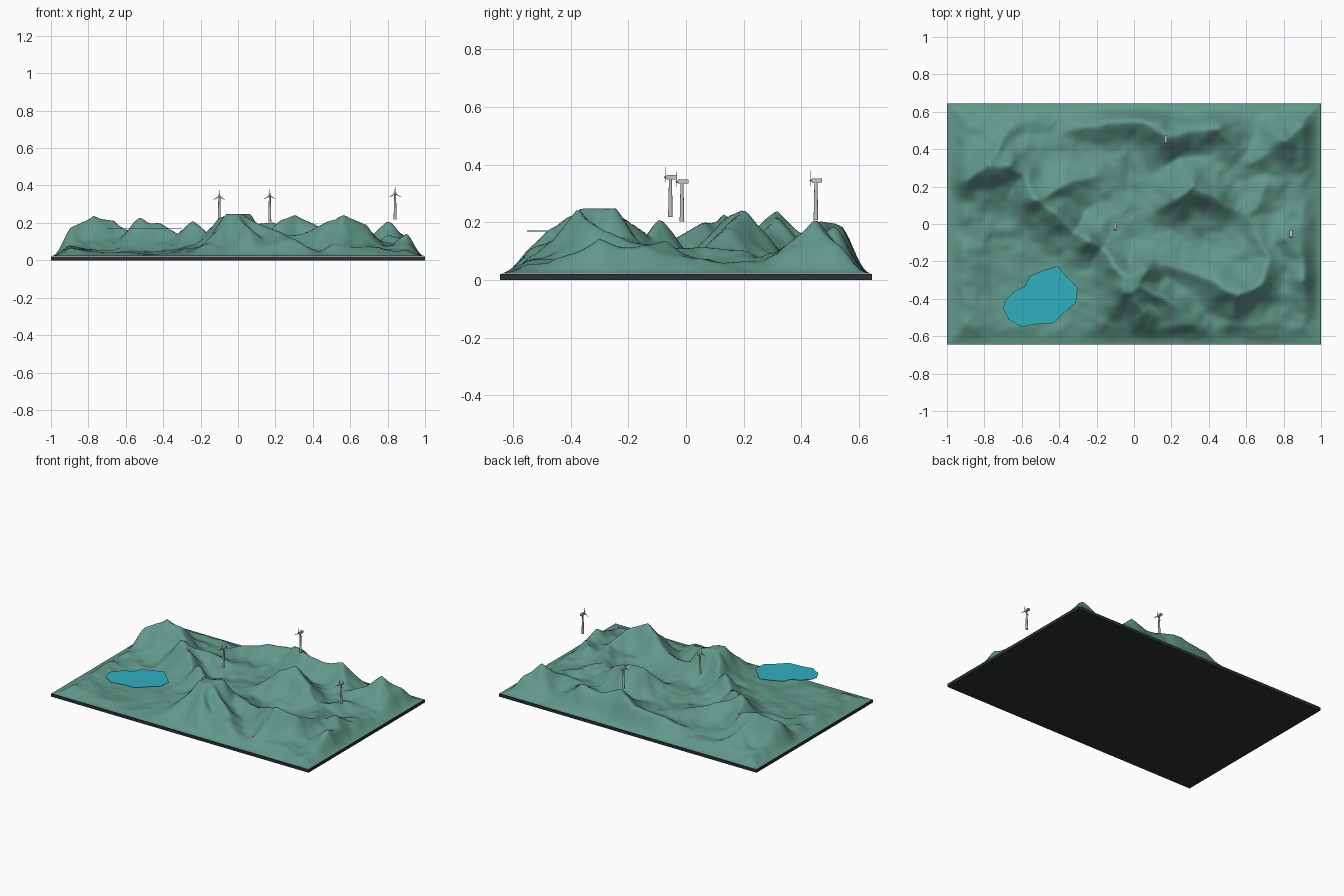
import bpy, bmesh, math
from mathutils import Vector, Matrix, noise

if "Cube" in bpy.data.objects:
    bpy.data.objects.remove(bpy.data.objects["Cube"], do_unlink=True)

HALF_X, HALF_Y, SLAB_TOP, RIM = 1, .645, .022, .004


def material(name, rgb):
    mat = bpy.data.materials.new(name)
    mat.use_nodes = True
    color = (*rgb, 1)
    mat.diffuse_color = color
    mat.node_tree.nodes["Principled BSDF"].inputs["Base Color"].default_value = color
    return mat


land_green = material("land green", (.12, .315, .25))
water_blue = material("water blue", (.03, .43, .53))
slab_black = material("slab black", (.024, .031, .033))
tower_grey = material("tower grey", (.55, .55, .56))


def add_object(name, bm, mat, smooth=None):
    mesh = bpy.data.meshes.new(name)
    bm.normal_update()
    bm.to_mesh(mesh)
    bm.free()
    mesh.materials.append(mat)
    obj = bpy.data.objects.new(name, mesh)
    bpy.context.collection.objects.link(obj)
    if smooth is not None:
        bpy.ops.object.select_all(action="DESELECT")
        obj.select_set(True)
        bpy.context.view_layer.objects.active = obj
        bpy.ops.object.shade_smooth_by_angle(angle=math.radians(smooth))
    return obj


# Peaks shared by several ridges, as (x, y, height)
MASSIF = (-.77, .3, .23)
KNOLL = (-.52, .14, .2)
SUMMIT = (-.03, -.33, .26)
TWIN = (.55, -.36, .23)

# Crest lines of the mountains
RIDGES = [
    # north-west massif and its northern spur
    [(-.88, .24, .18), MASSIF, (-.67, .32, .22), (-.59, .27, .16), KNOLL],
    [MASSIF, (-.72, .42, .15), (-.65, .52, .08)],
    # long diagonal ridge to the southern summit, and its spurs
    [KNOLL, (-.43, .07, .2), (-.33, -.05, .14), (-.24, -.09, .21), (-.16, -.13, .15),
     (-.1, -.24, .23), SUMMIT, (.05, -.27, .26)],
    [SUMMIT, (.13, -.39, .19), (.36, -.55, .07)],
    [SUMMIT, (.06, -.47, .18), (.08, -.56, .1)],
    [SUMMIT, (-.15, -.52, .09)],
    [KNOLL, (-.36, .21, .15), (-.22, .25, .09)],
    # northern ridge
    [(-.32, .5, .1), (-.12, .55, .15), (.04, .56, .17), (.17, .46, .2), (.32, .5, .16),
     (.45, .51, .18), (.54, .4, .1)],
    # central peak
    [(.1, .06, .1), (.22, .14, .21), (.31, .21, .24), (.43, .14, .18), (.55, .08, .1)],
    # south-east ridge
    [(.1, -.2, .14), (.34, -.27, .13), (.49, -.34, .2), TWIN, (.67, -.31, .19),
     (.73, -.18, .13), (.62, .05, .1), (.7, .2, .1)],
    [TWIN, (.52, -.52, .09)],
    # eastern peaks
    [(.62, .34, .1), (.72, .38, .14), (.8, .44, .21), (.9, .51, .12)],
    [(.8, -.08, .13), (.9, -.17, .1), (.91, -.3, .14), (.93, -.42, .08)],
]


def ridge_height(p, crest):
    """Highest bell-shaped flank of any segment of one crest line."""
    best = 0
    for a, b in zip(crest, crest[1:]):
        start, end = Vector(a[:2]), Vector(b[:2])
        along = end - start
        t = max(0, min(1, (p - start).dot(along) / along.length_squared))
        d = (p - start - along * t).length
        top = a[2] + (b[2] - a[2]) * t
        best = max(best, top * math.exp(-(d / .125) ** 1.35))
    return best


def land_height(x, y):
    spot = Vector((x, y, 0))
    wobble = noise.noise_vector(spot * 6) * .02 + noise.noise_vector(spot * 13) * .012
    p = Vector((x + wobble.x, y + wobble.y))
    total = sum(ridge_height(p, crest) ** 10 for crest in RIDGES) ** .1
    rough = noise.fractal(Vector((x, y, 1)) * 5, 1, 2, 3)
    # hollow out the basin beneath the lake
    basin = math.exp(-((x + .55) ** 2 + (y + .4) ** 2) / .09)
    floor = .06 - .03 * basin + .025 * rough * (1 - basin)
    h = (total ** 3 + max(floor, 0) ** 3) ** (1 / 3) + .008 * rough
    h = min(h, .247)
    # fall to the slab at the border
    edge = max(0, min(1, min(HALF_X - abs(x), HALF_Y - abs(y)) / .11))
    fade = edge * edge * (3 - 2 * edge)
    return SLAB_TOP + fade * max(0, h - SLAB_TOP)


# Terrain
bm = bmesh.new()
bmesh.ops.create_grid(bm, x_segments=160, y_segments=103, size=1)
for v in bm.verts:
    v.co.x *= HALF_X - RIM
    v.co.y *= HALF_Y - RIM
    v.co.z = land_height(v.co.x, v.co.y)
add_object("terrain", bm, land_green, 80)

# Base slab
bm = bmesh.new()
bmesh.ops.create_cube(bm, size=1)
bmesh.ops.scale(bm, vec=(2 * HALF_X, 2 * HALF_Y, SLAB_TOP - .001), verts=bm.verts)
bmesh.ops.translate(bm, vec=(0, 0, (SLAB_TOP - .001) / 2), verts=bm.verts)
add_object("base_slab", bm, slab_black)

# Lake: a thin sheet with an irregular shore
SHORE = [(-.7, -.45), (-.69, -.41), (-.64, -.36), (-.58, -.33), (-.56, -.28), (-.49, -.25),
         (-.41, -.225), (-.36, -.28), (-.3, -.34), (-.31, -.42), (-.37, -.47), (-.43, -.53),
         (-.52, -.535), (-.6, -.55), (-.67, -.51)]
bm = bmesh.new()
sheet = bm.faces.new([bm.verts.new((x, y, .168)) for x, y in SHORE])
wall = bmesh.ops.extrude_face_region(bm, geom=[sheet])["geom"]
top = [g for g in wall if isinstance(g, bmesh.types.BMVert)]
bmesh.ops.translate(bm, vec=(0, 0, .003), verts=top)
bmesh.ops.recalc_face_normals(bm, faces=bm.faces)
add_object("lake", bm, water_blue)


def cone(bm, r1, r2, depth, matrix, sides=16):
    bmesh.ops.create_cone(bm, cap_ends=True, segments=sides, radius1=r1, radius2=r2,
                          depth=depth, matrix=matrix)


def turbine(label, x, y, foot):
    height = .138
    hub_z = foot + height
    facing = Matrix.Rotation(math.pi / 2, 4, "X")
    # tapered tower
    bm = bmesh.new()
    cone(bm, .008, .005, height, Matrix.Translation((x, y, foot + height / 2)))
    add_object(label + "_tower", bm, tower_grey, 40)
    # nacelle
    bm = bmesh.new()
    bmesh.ops.create_cube(bm, size=1, matrix=Matrix.Translation((x, y + .004, hub_z))
                          @ Matrix.Diagonal((.015, .036, .014, 1)))
    add_object(label + "_nacelle", bm, tower_grey)
    # hub and three blades
    bm = bmesh.new()
    hub = Matrix.Translation((x, y - .018, hub_z))
    cone(bm, .005, .002, .008, hub @ facing)
    for i in range(3):
        spin = Matrix.Rotation(i * math.tau / 3, 4, "Y")
        blade = Matrix.Translation((0, 0, .018)) @ Matrix.Diagonal((1, .4, 1, 1))
        cone(bm, .004, .0015, .034, hub @ spin @ blade, 6)
    add_object(label + "_rotor", bm, tower_grey, 40)


turbine("west_turbine", -.1, -.014, .203)
turbine("north_turbine", .17, .45, .207)
turbine("east_turbine", .84, -.054, .218)
